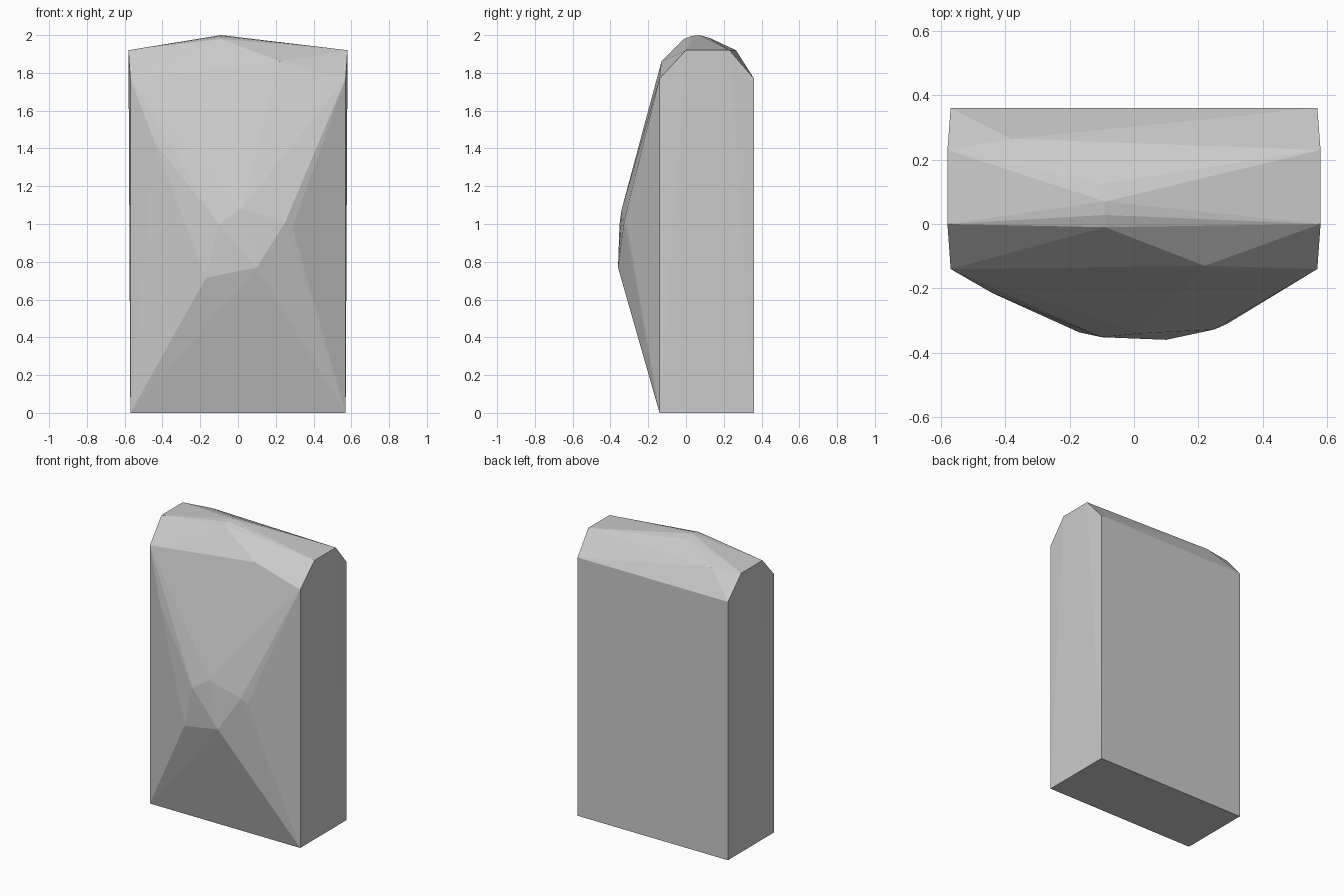
import bpy, bmesh

if "Cube" in bpy.data.objects:
    bpy.data.objects.remove(bpy.data.objects["Cube"])

bm = bmesh.new()

# Slab end profile, mirrored to both sides: (half width, y, z)
end_profile = [(0.57, -0.14, 0), (0.57, 0.36, 0), (0.57, 0.36, 1.77),
               (0.58, 0.23, 1.92), (0.58, 0.0, 1.92), (0.57, -0.14, 1.77)]
points = [(s * x, y, z) for s in (-1, 1) for x, y, z in end_profile]

# Crown ridge and bevel points along the top
points += [(-0.09, 0.07, 2.0), (-0.10, 0.125, 1.985), (-0.09, 0.028, 1.995),
           (-0.09, -0.01, 1.98), (0.22, -0.13, 1.86),
           (-0.38, 0.265, 1.92), (0.27, 0.255, 1.9)]

# Faceted bulge on the front face
points += [(0.10, -0.36, 0.77), (-0.10, -0.352, 1.0), (-0.17, -0.337, 0.715),
           (0.25, -0.328, 1.01), (0.29, -0.31, 0.98), (0.02, -0.34, 1.08),
           (-0.44, -0.215, 1.43)]

# Wrap the points in a faceted convex shell
for p in points:
    bm.verts.new(p)
hull = bmesh.ops.convex_hull(bm, input=bm.verts)
loose = {g for g in hull["geom_interior"] + hull["geom_unused"]
         if isinstance(g, bmesh.types.BMVert)}
bmesh.ops.delete(bm, geom=list(loose), context='VERTS')
bmesh.ops.dissolve_limit(bm, angle_limit=0.005, verts=bm.verts, edges=bm.edges)
bmesh.ops.recalc_face_normals(bm, faces=bm.faces)

mesh = bpy.data.meshes.new("stone_slab")
bm.to_mesh(mesh)
bm.free()
bpy.context.collection.objects.link(bpy.data.objects.new("stone_slab", mesh))
